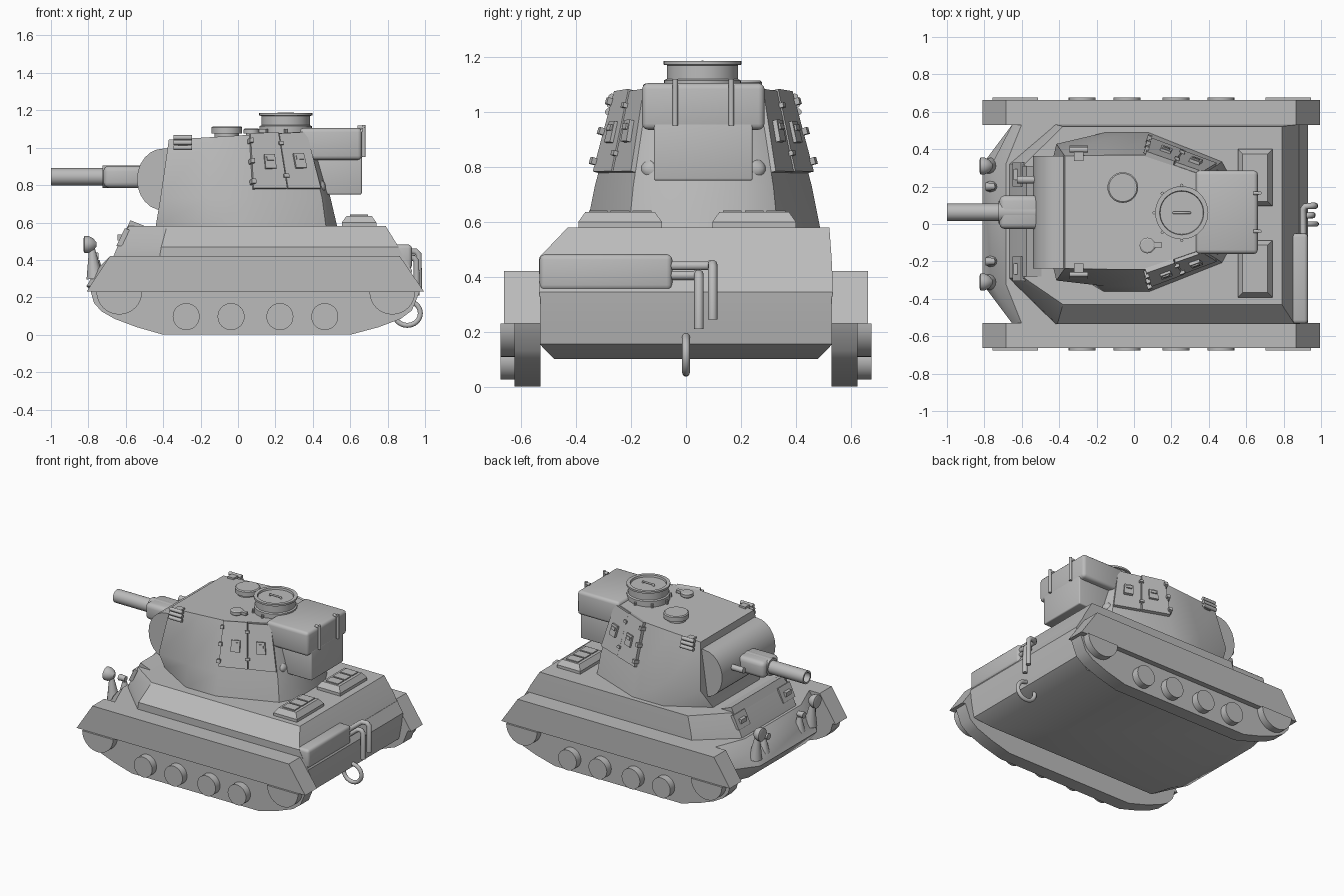
import bpy, bmesh, math
from mathutils import Vector

cube = bpy.data.objects.get("Cube")
if cube:
    bpy.data.objects.remove(cube, do_unlink=True)

grey = bpy.data.materials.new("plain_grey")
grey.use_nodes = True
COL = (0.5, 0.5, 0.5, 1)
grey.diffuse_color = COL
grey.node_tree.nodes["Principled BSDF"].inputs["Base Color"].default_value = COL

CY = 0.063  # the turret sits slightly off the centre line


def finish(name, bm, bevel=0):
    if bevel:
        bmesh.ops.bevel(bm, geom=bm.edges[:], offset=bevel, segments=3,
                        profile=0.5, affect='EDGES')
    bmesh.ops.recalc_face_normals(bm, faces=bm.faces[:])
    me = bpy.data.meshes.new(name)
    bm.to_mesh(me)
    bm.free()
    me.materials.append(grey)
    me.shade_smooth()
    me.set_sharp_from_angle(angle=math.radians(32))
    ob = bpy.data.objects.new(name, me)
    bpy.context.scene.collection.objects.link(ob)
    return ob


def loft(name, rings, bevel=0):
    """Skin a stack of equal rings and cap both ends."""
    bm = bmesh.new()
    vs = [[bm.verts.new(p) for p in r] for r in rings]
    n = len(vs[0])
    for a, b in zip(vs, vs[1:]):
        for i in range(n):
            j = (i + 1) % n
            bm.faces.new((a[i], a[j], b[j], b[i]))
    bm.faces.new(vs[0][::-1])
    bm.faces.new(vs[-1])
    return finish(name, bm, bevel)


def prism(name, prof, y0, y1, bevel=0):
    return loft(name, [[(x, y, z) for x, z in prof] for y in (y0, y1)], bevel)


def box(name, lo, hi, bevel=0):
    prof = [(lo[0], lo[2]), (hi[0], lo[2]), (hi[0], hi[2]), (lo[0], hi[2])]
    return prism(name, prof, lo[1], hi[1], bevel)


def lathe(name, origin, axis, prof, segs=32):
    """Turn (distance, radius) pairs round an axis."""
    o, q = Vector(origin), Vector(axis).to_track_quat('Z', 'Y')
    ang = [2 * math.pi * i / segs for i in range(segs)]
    return loft(name, [[o + q @ Vector((r * math.cos(a), r * math.sin(a), t))
                        for a in ang] for t, r in prof])


def rod(name, a, b, r, segs=16):
    d = Vector(b) - Vector(a)
    return lathe(name, a, d, [(0, r), (d.length, r)], segs)


def pipe(name, pts, r):
    """Bent round bar through the given points."""
    cu = bpy.data.curves.new(name, 'CURVE')
    cu.dimensions = '3D'
    cu.bevel_depth, cu.bevel_resolution, cu.use_fill_caps = r, 3, True
    sp = cu.splines.new('POLY')
    sp.points.add(len(pts) - 1)
    for p, co in zip(sp.points, pts):
        p.co = (*co, 1)
    cu.materials.append(grey)
    ob = bpy.data.objects.new(name, cu)
    bpy.context.scene.collection.objects.link(ob)


def mirrored(half, z, cy=0.0):
    """Closed outline from front-to-back (x, half width) points."""
    tilt = z if callable(z) else (lambda x: z)
    return ([(x, cy - w, tilt(x)) for x, w in half]
            + [(x, cy + w, tilt(x)) for x, w in reversed(half)])


# Running gear, same on both sides
track = [(-.79, .24), (-.77, .17), (-.73, .125), (-.66, .085), (-.54, .04), (-.4, 0),
         (.6, 0), (.75, .04), (.87, .085), (.93, .13), (.975, .24)]
fender = [(-.81, .23), (-.685, .42), (.865, .42), (.995, .23)]
for s, side in ((-1, "right"), (1, "left")):
    prism(side + "_track", track, s * .53, s * .625)
    prism(side + "_fender", fender, s * .53, s * .663)
    for x in (-.277, -.037, .224, .464):
        lathe(side + "_road_wheel", (x, s * .6, .097), (0, s, 0), [(0, .072), (.076, .072)])
    for x in (-.635, .825):
        half = [(x + .122 * math.cos(a), .23 + .122 * math.sin(a))
                for a in [math.pi * (1 + i / 16) for i in range(17)]]
        prism(side + "_end_wheel", half, s * .6, s * .676)

# Lower hull with pointed nose
loft("lower_hull", [
    mirrored([(-.6, .32), (-.55, .48), (.8, .48)], .10),
    mirrored([(-.72, .32), (-.62, .533), (.9, .533)], .155),
    mirrored([(-.81, .32), (-.65, .533), (.92, .533)], .26),
    mirrored([(-.76, .32), (-.65, .533), (.93, .533)], .345),
    mirrored([(-.685, .32), (-.6, .533), (.885, .533)], .42)])


# Upper hull: right side slopes inward, left side is upright
def deck(xf, xc, xr, yr, yl, z):
    return [(xf, -.29, z), (xc, -yr, z), (xr, -yr, z), (xr, yl, z), (xc, yl, z), (xf, .32, z)]


loft("upper_hull", [deck(-.67, -.42, .888, .535, .533, .41),
                    deck(-.645, -.41, .858, .535, .53, .47),
                    deck(-.585, -.38, .79, .43, .522, .58)])
prism("front_lip", [(-.6, .56), (-.575, .612), (-.49, .578), (-.49, .56)], -.28, .31)

# Vision ports on the sloped front plate
for y in (-.24, .265):
    prism("vision_port", [(-.65, .475), (-.62, .475), (-.58, .56), (-.605, .57)],
          y - .065, y + .065)
    box("vision_block", (-.645, y - .03, .505), (-.6, y + .03, .535))

# Engine deck grilles
for y in (-.24, .248):
    def pad(d, z):
        return [(.555 + d, y - .152 + d, z), (.74 - d, y - .152 + d, z),
                (.74 - d, y + .152 - d, z), (.555 + d, y + .152 - d, z)]
    loft("engine_grille", [pad(0, .575), pad(0, .60), pad(.025, .635)])
    for k in (-1, 0, 1):
        box("grille_panel", (.60, y + k * .08 - .034, .63), (.695, y + k * .08 + .034, .642))

# Headlamps and small marker lamps
for s in (-1, 1):
    y = s * .31
    lathe("headlamp_bracket", (-.765, y, .3), (-.1, 0, 1), [(0, .045), (.16, .016)], 12)
    lathe("headlamp", (-.825, y, .482), (1, 0, 0),
          [(0, .035), (.004, .046), (.025, .046), (.05, .034), (.068, .012)], 20)
    lathe("marker_bracket", (-.755, s * .2, .3), (0, 0, 1), [(0, .04), (.1, .015)], 12)
    lathe("marker_lamp", (-.795, s * .2, .42), (1, 0, 0), [(0, .022), (.05, .018)], 12)

# Exhaust box and pipes on the rear
box("muffler", (.82, -.533, .35), (.93, -.05, .482), .02)
pipe("upper_exhaust", [(.905, -.07, .44), (.905, .08, .44), (.915, .094, .445),
                       (.95, .097, .445), (.966, .097, .43), (.968, .097, .245)], .017)
pipe("lower_exhaust", [(.905, -.07, .405), (.905, .03, .405), (.915, .044, .41),
                       (.94, .047, .41), (.953, .047, .395), (.955, .047, .21)], .017)

# Tow hook
arc = [(.905 + .07 * math.cos(a), 0, .115 + .065 * math.sin(a))
       for a in [math.radians(60 - 15 * i) for i in range(18)]]
pipe("tow_hook", [(.89, 0, .185)] + arc, .014)


# Turret shell
def roof(x):
    return 1.065 + .06 * x


loft("turret", [
    mirrored([(-.44, .26), (-.16, .425), (.08, .425), (.47, .27), (.53, .16)], .58, CY),
    mirrored([(-.415, .365), (-.16, .395), (.08, .395), (.45, .255), (.495, .155)], .73, CY),
    mirrored([(-.37, .3), (-.14, .305), (.06, .305), (.36, .2), (.4, .14)], roof, CY)])

# Rounded mantlet and gun
curve = [(-.40 - .14 * math.cos(a), .83 + .165 * math.sin(a))
         for a in [math.radians(-90 + 15 * i) for i in range(13)]]
prism("mantlet", [(-.33, .665)] + curve + [(-.33, .995)], CY - .3, CY + .3)
box("gun_sleeve", (-.72, CY - .09, .785), (-.5, CY + .09, .903), .03)
lathe("gun_barrel", (-.5, CY, .845), (-1, 0, 0),
      [(0, .06), (.225, .06), (.225, .046), (.5, .046), (.5, .034), (.42, .034)])
rod("coaxial_gun", (-.5, .237, .86), (-.625, .237, .86), .02)


# Side armour panels laid on the rear turret sides
def panel(name, s, u0, u1, v0, v1, t0, t1):
    a, b = Vector((.06, .305, 1.07)), Vector((.36, .2, 1.087))
    c, d = Vector((.08, .395, .73)), Vector((.45, .255, .73))
    n = (b - a).cross(c - a).normalized()
    n *= 1 if n.y > 0 else -1

    def at(u, v, t):
        p = a.lerp(b, u).lerp(c.lerp(d, u), v) + n * t
        return (p.x, CY + s * p.y, p.z)
    loft(name, [[at(u0, v0, t), at(u1, v0, t), at(u1, v1, t), at(u0, v1, t)] for t in (t0, t1)])


for s in (-1, 1):
    panel("front_side_panel", s, 0, .5, 0, .86, -.02, .022)
    panel("rear_side_panel", s, .515, 1, .02, .86, -.02, .018)
    for u in (.2, .68):
        panel("panel_port", s, u, u + .17, .34, .56, .01, .034)
        panel("port_slot", s, u + .03, u + .14, .38, .44, .03, .041)
    for v in (.08, .4, .72):
        panel("panel_hinge", s, -.035, .03, v, v + .07, 0, .04)
    for v in (.15, .65):
        panel("panel_latch", s, .47, .55, v, v + .05, 0, .034)
    # Smoke dischargers
    for k in range(3):
        y = CY + s * (.345 - .006 * k)
        rod("smoke_tube", (-.345, y, 1.0 + .027 * k), (-.245, y, 1.0 + .027 * k), .013, 12)
    box("smoke_mount", (-.32, CY + s * .30 - .025, .995), (-.27, CY + s * .30 + .025, 1.06))

# Rear stowage bin
box("bin_top", (.33, CY - .223, .935), (.662, CY + .223, 1.105), .022)
box("bin_base", (.36, CY - .18, .75), (.662, CY + .18, .96), .008)
for s in (-1, 1):
    rod("bin_strap", (.672, CY + s * .102, .95), (.672, CY + s * .102, 1.12), .01)
    rod("strap_end", (.64, CY + s * .102, 1.108), (.675, CY + s * .102, 1.108), .01)
    lathe("side_dome", (.43, CY + s * .19, .79), (.5, s * .5, 0),
          [(0, .04), (.02, .035), (.034, .02), (.04, .005)], 16)

# Commander cupola with lid and handle
lathe("cupola", (.255, .06, 1.05), (0, 0, 1),
      [(0, .14), (.065, .14), (.07, .13), (.12, .13), (.122, .142), (.135, .142),
       (.135, .118), (.122, .115)], 40)
pipe("lid_handle", [(.21, .06, 1.165), (.215, .06, 1.182), (.295, .06, 1.182), (.3, .06, 1.165)], .007)
for i in range(8):
    a = math.tau * i / 8
    lathe("cupola_bolt", (.255 + .147 * math.cos(a), .06 + .147 * math.sin(a), 1.06),
          (0, 0, 1), [(0, .009), (.04, .009)], 8)

# Roof ventilator and periscope
lathe("roof_ventilator", (-.06, .195, 1.04), (0, 0, 1),
      [(0, .065), (.035, .065), (.037, .082), (.068, .082), (.074, .075)])
lathe("periscope", (.072, -.115, 1.05), (0, 0, 1),
      [(0, .03), (.025, .03), (.027, .042), (.048, .042), (.053, .034)], 20)
box("periscope_tab", (.1, -.125, 1.08), (.15, -.1, 1.1))
